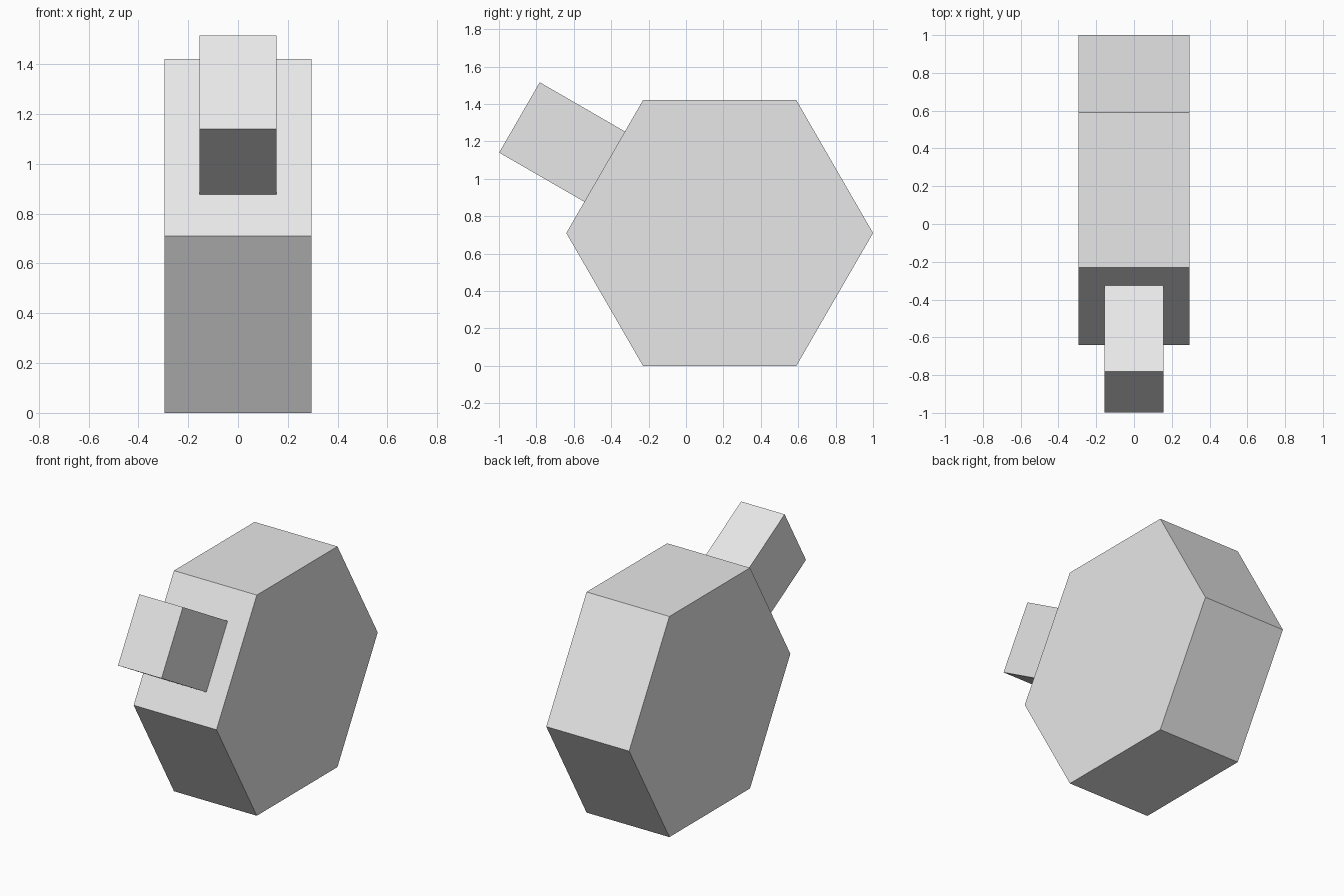
import bpy
import bmesh
from math import cos, sin, radians

cube = bpy.data.objects.get("Cube")
if cube:
    bpy.data.objects.remove(cube, do_unlink=True)

grey = bpy.data.materials.new("plain_grey")
grey.use_nodes = True
grey.diffuse_color = (0.8, 0.8, 0.8, 1)
grey.node_tree.nodes["Principled BSDF"].inputs["Base Color"].default_value = (0.8, 0.8, 0.8, 1)


def slab(name, outline, width):
    """Extrude a side outline of (y, z) points across x, centred on x = 0."""
    bm = bmesh.new()
    face = bm.faces.new([bm.verts.new((-width / 2, y, z)) for y, z in outline])
    grown = bmesh.ops.extrude_face_region(bm, geom=[face])["geom"]
    verts = [v for v in grown if isinstance(v, bmesh.types.BMVert)]
    bmesh.ops.translate(bm, verts=verts, vec=(width, 0, 0))
    bmesh.ops.recalc_face_normals(bm, faces=bm.faces)
    mesh = bpy.data.meshes.new(name)
    bm.to_mesh(mesh)
    bm.free()
    mesh.materials.append(grey)
    obj = bpy.data.objects.new(name, mesh)
    bpy.context.collection.objects.link(obj)
    return obj


# Hexagonal body lying on one flat side
radius = 0.82
centre_y = 1 - radius
centre_z = radius * sin(radians(60))
hexagon = [(centre_y + radius * cos(radians(60 * i)),
            centre_z + radius * sin(radians(60 * i))) for i in range(6)]
slab("hexagonal_body", hexagon, 0.59)

# Square-cornered block standing out from the upper front side
tilt = radians(150)
out_y, out_z = cos(tilt), sin(tilt)
near, far, half = centre_z - 0.02, centre_z + 0.526, 0.217
corners = [(near, -half), (far, -half), (far, half), (near, half)]
block = [(centre_y + d * out_y - s * out_z,
          centre_z + d * out_z + s * out_y) for d, s in corners]
slab("front_block", block, 0.31)
